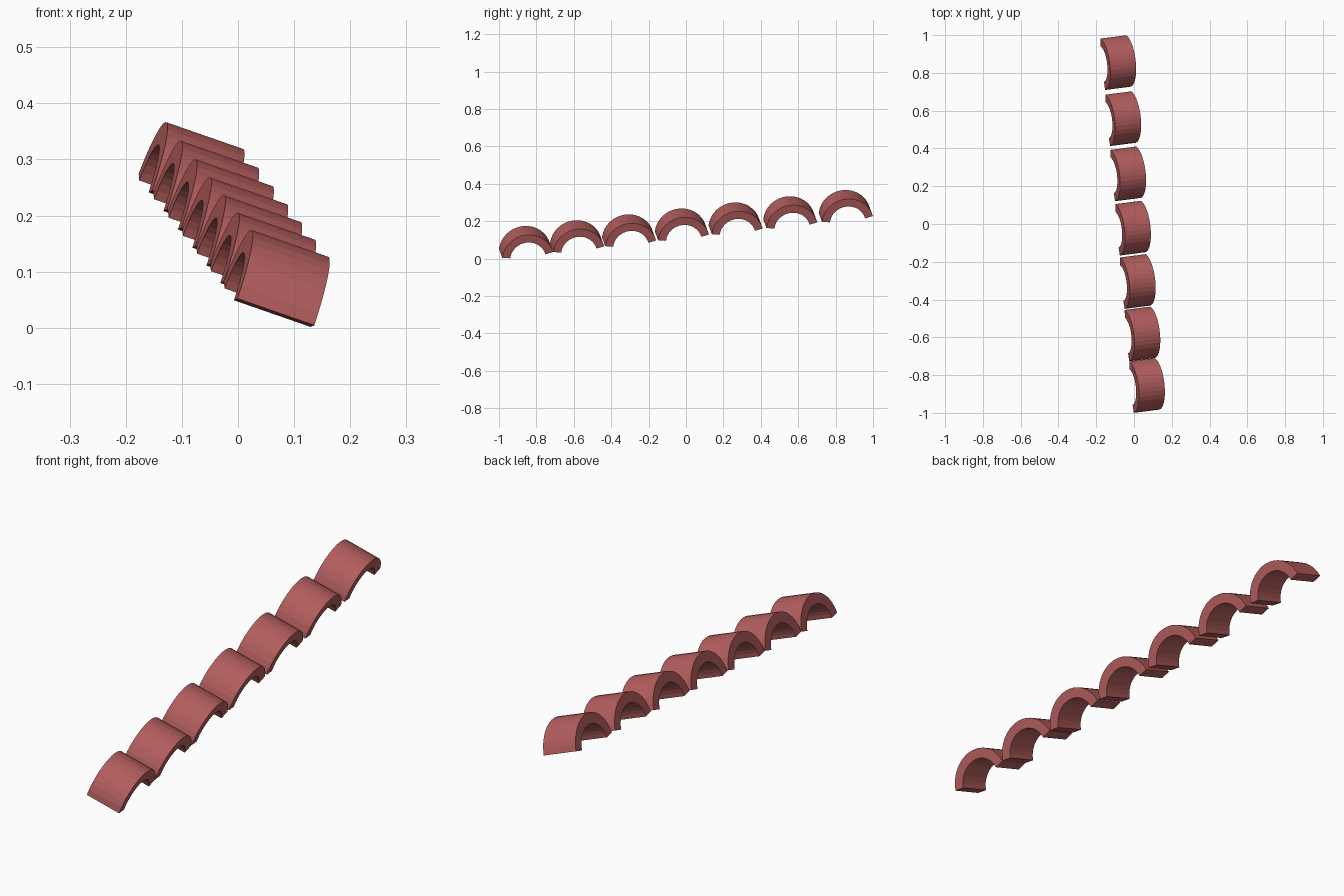
import bpy, bmesh, math
from mathutils import Vector, Matrix

if "Cube" in bpy.data.objects:
    bpy.data.objects.remove(bpy.data.objects["Cube"])

clay = bpy.data.materials.new("red clay")
clay.diffuse_color = (0.45, 0.11, 0.11, 1)
clay.use_nodes = True
clay.node_tree.nodes["Principled BSDF"].inputs["Base Color"].default_value = clay.diffuse_color

R_OUT, R_IN, LENGTH = 0.14, 0.097, 0.146
START = math.radians(11)      # each end of the arc stops this far above horizontal
SEGMENTS = 16

# Tile axes: across the arch (along the row), along the barrel, and up
across = Vector((-0.152, 1.71, 0.192)).normalized()
barrel = Vector((0.138, 0.0177, -0.048)).normalized()
up = barrel.cross(across).normalized()


def arch_mesh():
    """Thick barrel tile: closed arc profile swept along the barrel axis."""
    angles = [START + (math.pi - 2 * START) * k / SEGMENTS for k in range(SEGMENTS + 1)]
    bm = bmesh.new()
    rings = []
    for a in angles:
        ring = []
        for r, s in ((R_OUT, -0.5), (R_OUT, 0.5), (R_IN, 0.5), (R_IN, -0.5)):
            p = across * (r * math.cos(a)) + up * (r * math.sin(a)) + barrel * (s * LENGTH)
            ring.append(bm.verts.new(p))
        rings.append(ring)
    for r0, r1 in zip(rings, rings[1:]):
        for j in range(4):
            k = (j + 1) % 4
            bm.faces.new((r0[j], r0[k], r1[k], r1[j]))
    bm.faces.new(rings[0])
    bm.faces.new(rings[-1])
    bmesh.ops.recalc_face_normals(bm, faces=bm.faces)
    me = bpy.data.meshes.new("ridge_tile")
    bm.to_mesh(me)
    bm.free()
    me.materials.append(clay)
    return me


# Row of seven ridge tiles climbing towards the back, gaps widening slightly
mesh = arch_mesh()
for i in range(7):
    dy = 0.2705 * i + 0.0024 * i * i
    tile = bpy.data.objects.new(f"ridge_tile_{i + 1}", mesh)
    tile.location = (0.0465 - 0.0889 * dy, -0.853 + dy, 0.0185 + 0.1125 * dy)
    bpy.context.collection.objects.link(tile)
